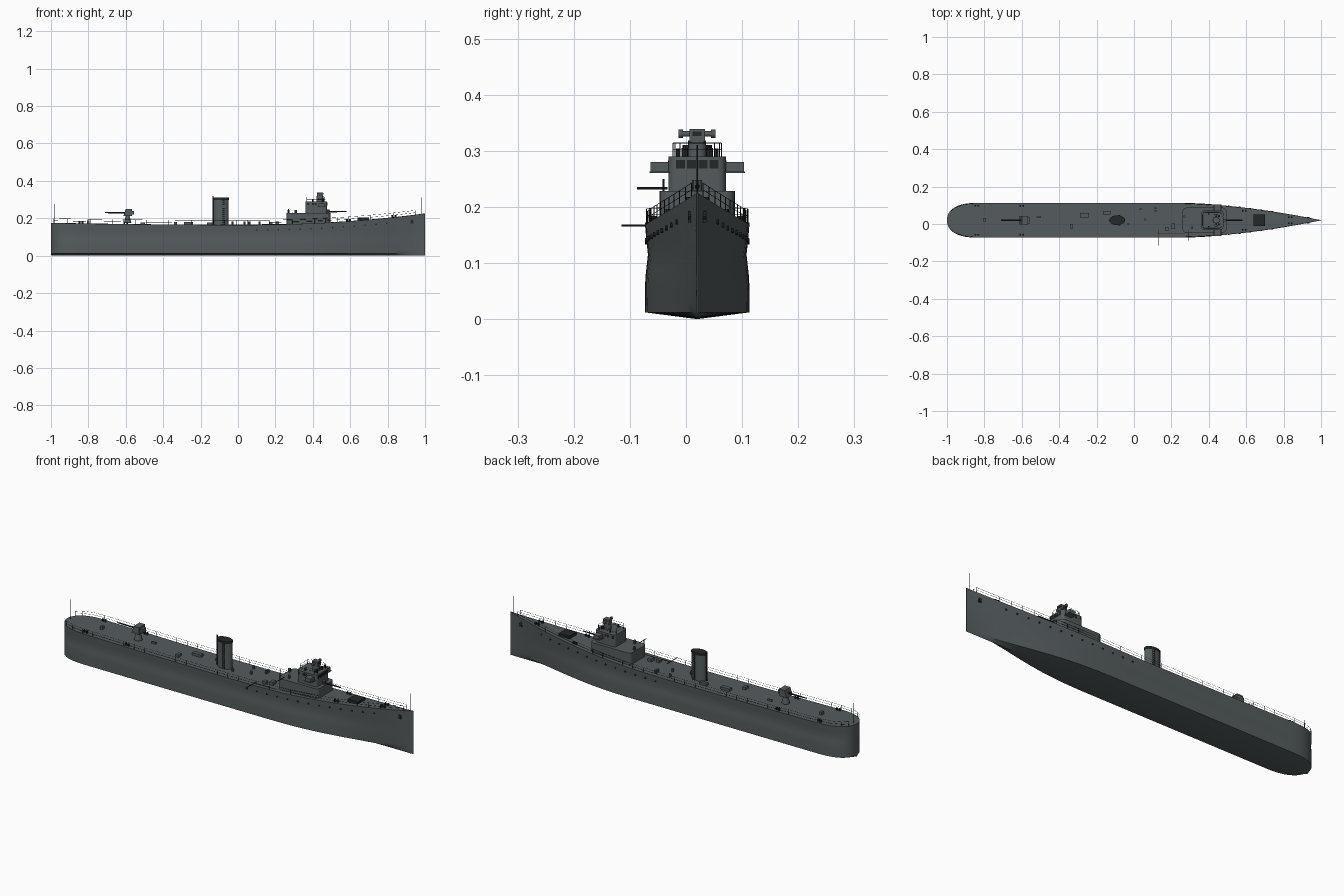
import bpy, bmesh, math
from mathutils import Vector, Matrix

if "Cube" in bpy.data.objects:
    bpy.data.objects.remove(bpy.data.objects["Cube"])

CY = 0.02  # ship centreline


def material(name, rgb):
    m = bpy.data.materials.new(name)
    m.use_nodes = True
    m.diffuse_color = (*rgb, 1)
    m.node_tree.nodes["Principled BSDF"].inputs["Base Color"].default_value = (*rgb, 1)
    return m


GREY = material("ship grey", (0.09, 0.107, 0.112))
DARK = material("dark fittings", (0.018, 0.021, 0.022))


def finish(name, bm, mat, smooth=False):
    bmesh.ops.recalc_face_normals(bm, faces=bm.faces)
    me = bpy.data.meshes.new(name)
    bm.to_mesh(me)
    bm.free()
    ob = bpy.data.objects.new(name, me)
    bpy.context.collection.objects.link(ob)
    me.materials.append(mat)
    if smooth:
        bpy.ops.object.select_all(action="DESELECT")
        ob.select_set(True)
        bpy.context.view_layer.objects.active = ob
        bpy.ops.object.shade_smooth_by_angle(angle=math.radians(35))
    return ob


def rod(bm, a, b, r, n=6, r2=None):
    a, b = Vector(a), Vector(b)
    d = b - a
    rot = d.to_track_quat("Z", "Y").to_matrix().to_4x4()
    bmesh.ops.create_cone(bm, cap_ends=True, segments=n, radius1=r, radius2=r if r2 is None else r2,
                          depth=d.length, matrix=Matrix.Translation((a + b) / 2) @ rot)


def box(bm, x0, x1, y0, y1, z0, z1):
    m = Matrix.Translation(((x0 + x1) / 2, (y0 + y1) / 2, (z0 + z1) / 2))
    bmesh.ops.create_cube(bm, size=1, matrix=m @ Matrix.Diagonal((x1 - x0, y1 - y0, z1 - z0, 1)))


def prism(name, outline, z0, z1, mat, smooth=True):
    bm = bmesh.new()
    f = bm.faces.new([bm.verts.new((x, y, z0)) for x, y in outline])
    top = bmesh.ops.extrude_face_region(bm, geom=[f])["geom"]
    bmesh.ops.translate(bm, vec=(0, 0, z1 - z0), verts=[v for v in top if isinstance(v, bmesh.types.BMVert)])
    return finish(name, bm, mat, smooth)


def rounded(cx, hx, hy, r, n=5):
    pts = []
    for k, (sx, sy) in enumerate(((1, 1), (-1, 1), (-1, -1), (1, -1))):
        for i in range(n + 1):
            a = (k + i / n) * math.pi / 2
            pts.append((cx + sx * (hx - r) + r * math.cos(a), CY + sy * (hy - r) + r * math.sin(a)))
    return pts


# Hull shape functions
def deck_z(x):
    return 0.165 + (0.01 * x * x if x < 0 else 0.06 * x ** 2.2)


def stern(x):
    t = max(0.0, (-0.83 - x) / 0.17)
    return max(0.0, 1 - t ** 2.6) ** (1 / 2.2)


def deck_half(x):
    t = max(0.0, (x - 0.2) / 0.8)
    return max(0.001, 0.093 * (1 - t ** 1.8) * stern(x))


def keel_half(x):
    t = max(0.0, (x - 0.2) / 0.8)
    return max(0.001, 0.093 * 0.5 * (1 + math.cos(math.pi * t ** 1.3)) * stern(x))


def side_half(x, z):
    k = min(1, max(0, z / deck_z(x)))
    waist = 1 - 0.055 * math.exp(-((z - 0.115) / 0.028) ** 2)
    return (keel_half(x) * (1 - k) + deck_half(x) * k) * waist


# Hull, lofted from cross-sections
stations = [-1 + 0.17 * (i / 12) ** 2 for i in range(13)] + [-0.83 + 1.83 * i / 44 for i in range(1, 45)]
levels = [0.012, 0.03, 0.06, 0.075, 0.09, 0.115, 0.14, 1]
bm = bmesh.new()
rings = []
for x in stations:
    side = []
    for z in levels:
        z = min(z, deck_z(x))
        side.append((side_half(x, z), z))
    ring = [(0, 0.003 - 0.003 * stern(x))] + side + [(0, deck_z(x) + 0.001)]
    ring += [(-h, z) for h, z in reversed(side)]
    rings.append([bm.verts.new((x, CY + h, z)) for h, z in ring])
for a, b in zip(rings, rings[1:]):
    for i in range(len(a)):
        j = (i + 1) % len(a)
        bm.faces.new((a[i], a[j], b[j], b[i]))
bm.faces.new(rings[0])
bm.faces.new(rings[-1])
finish("hull", bm, GREY, True)

# Deck edge railings
bm = bmesh.new()
for s in (-1, 1):
    pts = []
    for x in [-0.985, -0.96, -0.91] + [-0.85 + 0.06 * i for i in range(31)]:
        pts.append(Vector((x, CY + s * deck_half(x) * 0.97, deck_z(x))))
    for p in pts:
        rod(bm, p, p + Vector((0, 0, 0.024)), 0.0009, 4)
    for h in (0.012, 0.024):
        for p, q in zip(pts, pts[1:]):
            rod(bm, p + Vector((0, 0, h)), q + Vector((0, 0, h)), 0.0006, 4)
finish("deck_railings", bm, DARK)

# Portholes and anchors
bm = bmesh.new()
for s in (-1, 1):
    for i in range(13):
        x = 0.1 + 0.058 * i
        z = deck_z(x) - 0.028
        y = CY + s * side_half(x, z)
        rod(bm, (x, y - 0.003, z), (x, y + 0.003, z), 0.0045, 10)
    y = CY + s * side_half(0.93, 0.185)
    rod(bm, (0.93, y - 0.004, 0.185), (0.93, y + 0.004, 0.185), 0.008, 10)
    box(bm, 0.922, 0.938, y - 0.004, y + 0.004, 0.172, 0.178)
finish("portholes_and_anchors", bm, DARK)

# Deckhouse and bridge
prism("deckhouse", rounded(0.377, 0.117, 0.067, 0.02), 0.16, 0.228, GREY)
prism("bridge", rounded(0.418, 0.058, 0.051, 0.015), 0.228, 0.29, GREY)
bm = bmesh.new()
box(bm, 0.43, 0.462, CY - 0.083, CY + 0.083, 0.262, 0.28)
box(bm, 0.425, 0.467, CY - 0.085, CY + 0.085, 0.26, 0.263)
finish("bridge_wings", bm, GREY)
bm = bmesh.new()
for i in range(4):
    y = CY - 0.03 + 0.02 * i
    box(bm, 0.474, 0.4775, y - 0.008, y + 0.008, 0.268, 0.284)
for s in (-1, 1):
    for x in (0.375, 0.4, 0.415):
        y = CY + s * 0.051
        box(bm, x - 0.005, x + 0.005, y - 0.001, y + 0.001, 0.27, 0.283)
finish("bridge_windows", bm, DARK)

# Bridge roof railing
bm = bmesh.new()
loop = [(x, y, 0.29) for x, y in rounded(0.418, 0.05, 0.043, 0.012, 2)]
for p, q in zip(loop, loop[1:] + loop[:1]):
    p, q = Vector(p), Vector(q)
    rod(bm, p, p + Vector((0, 0, 0.024)), 0.0009, 4)
    for h in (0.012, 0.024):
        rod(bm, p + Vector((0, 0, h)), q + Vector((0, 0, h)), 0.0006, 4)
finish("bridge_railing", bm, DARK)

# Gun director with cross-mounted rangefinder
prism("director_base", rounded(0.438, 0.018, 0.016, 0.014), 0.29, 0.318, GREY)
bm = bmesh.new()
box(bm, 0.422, 0.455, CY - 0.014, CY + 0.014, 0.316, 0.339)
rod(bm, (0.438, CY - 0.032, 0.33), (0.438, CY + 0.032, 0.33), 0.005, 12)
for s in (-1, 1):
    rod(bm, (0.438, CY + s * 0.025, 0.33), (0.438, CY + s * 0.033, 0.33), 0.0075, 12)
finish("gun_director", bm, GREY, True)
bm = bmesh.new()
box(bm, 0.454, 0.457, CY - 0.008, CY + 0.008, 0.326, 0.334)
for s in (-1, 1):
    rod(bm, (0.40, CY + s * 0.034, 0.29), (0.40, CY + s * 0.034, 0.304), 0.004, 8)
    rod(bm, (0.455, CY + s * 0.022, 0.29), (0.455, CY + s * 0.022, 0.305), 0.006, 8)
finish("bridge_instruments", bm, DARK)


# Guns
def gun(name, x, z, d, length, shield):
    bm = bmesh.new()
    if shield:
        rod(bm, (x, CY, z - 0.055), (x, CY, z - 0.015), 0.02, 16, 0.01)
        box(bm, x - 0.022, x + 0.022, CY - 0.024, CY + 0.024, z - 0.017, z + 0.02)
        for v in bm.verts:
            if v.co.z > z + 0.015 and (v.co.x - x) * d > 0:
                v.co.x -= d * 0.012
        box(bm, x - d * 0.034, x - d * 0.02, CY - 0.016, CY + 0.016, z - 0.01, z + 0.01)
    else:
        rod(bm, (x, CY, z - 0.01), (x, CY, z + 0.012), 0.008, 10)
    finish(name + "_mount", bm, GREY)
    bm = bmesh.new()
    rod(bm, (x, CY, z), (x + d * length, CY, z), 0.0045, 8, 0.0028)
    finish(name + "_barrel", bm, DARK)


gun("aft_gun", -0.59, 0.23, -1, 0.12, True)
gun("forward_gun", 0.482, 0.236, 1, 0.097, False)

# Funnel with cap, ladder and steam pipe
oval = [(math.cos(i * math.pi / 16), math.sin(i * math.pi / 16)) for i in range(32)]
prism("funnel", [(-0.09 + 0.04 * c, CY + 0.024 * s) for c, s in oval], 0.16, 0.306, GREY)
prism("funnel_cap", [(-0.09 + 0.042 * c, CY + 0.026 * s) for c, s in oval], 0.299, 0.31, DARK)
bm = bmesh.new()
rod(bm, (-0.134, CY, 0.16), (-0.134, CY, 0.32), 0.003)
for s in (-1, 1):
    for x in (-0.083, -0.072):
        rod(bm, (x, CY + s * 0.026, 0.165), (x, CY + s * 0.026, 0.3), 0.0009, 4)
    for i in range(12):
        z = 0.175 + 0.011 * i
        rod(bm, (-0.083, CY + s * 0.026, z), (-0.072, CY + s * 0.026, z), 0.0012, 4)
finish("funnel_ladder_and_pipe", bm, DARK)

# Flagstaffs, boat booms and davits
bm = bmesh.new()
rod(bm, (0.98, CY, 0.22), (0.98, CY, 0.31), 0.0016)
rod(bm, (-0.983, CY, 0.17), (-0.983, CY, 0.277), 0.0016)
rod(bm, (0.13, -0.115, 0.167), (0.13, -0.03, 0.167), 0.002)
rod(bm, (0.13, -0.053, 0.168), (0.27, -0.053, 0.168), 0.0015)
rod(bm, (0.29, -0.087, 0.233), (0.29, -0.033, 0.233), 0.002)
rod(bm, (0.27, -0.04, 0.165), (0.27, -0.04, 0.25), 0.002)
finish("staffs_and_booms", bm, DARK)

# Bollards, capstan hatch and forecastle gear
bm = bmesh.new()
for x in (-0.84, -0.6, 0.59, 0.835):
    for s in (-1, 1):
        y = CY + s * (deck_half(x) - 0.016)
        for dx in (-0.008, 0.008):
            rod(bm, (x + dx, y, deck_z(x) - 0.002), (x + dx, y, deck_z(x) + 0.012), 0.005, 8)
box(bm, 0.64, 0.7, CY - 0.03, CY + 0.03, 0.183, 0.204)
finish("bollards_and_fore_hatch", bm, DARK)

# Deck lockers, hatches and vents
bm = bmesh.new()
for x, y, hx, hy, h in ((-0.265, 0.047, 0.025, 0.011, 0.014), (-0.145, 0.06, 0.02, 0.009, 0.012),
                        (-0.335, -0.012, 0.008, 0.012, 0.014), (0.21, -0.012, 0.01, 0.014, 0.016),
                        (0.175, -0.025, 0.01, 0.01, 0.014), (-0.8, 0.023, 0.007, 0.01, 0.016),
                        (-0.51, 0.035, 0.012, 0.004, 0.01)):
    box(bm, x - hx, x + hx, y - hy, y + hy, deck_z(x) - 0.004, deck_z(x) + h)
for x, y in ((0.035, 0.08), (0.115, 0.07), (0.115, 0.085), (-0.03, 0.0), (0.06, 0.025)):
    rod(bm, (x, y, 0.16), (x, y, 0.182), 0.006, 10)
for x, y in ((0.27, 0.04), (0.31, -0.02)):
    rod(bm, (x, y, 0.225), (x, y, 0.245), 0.007, 10)
finish("deck_fittings", bm, GREY)
